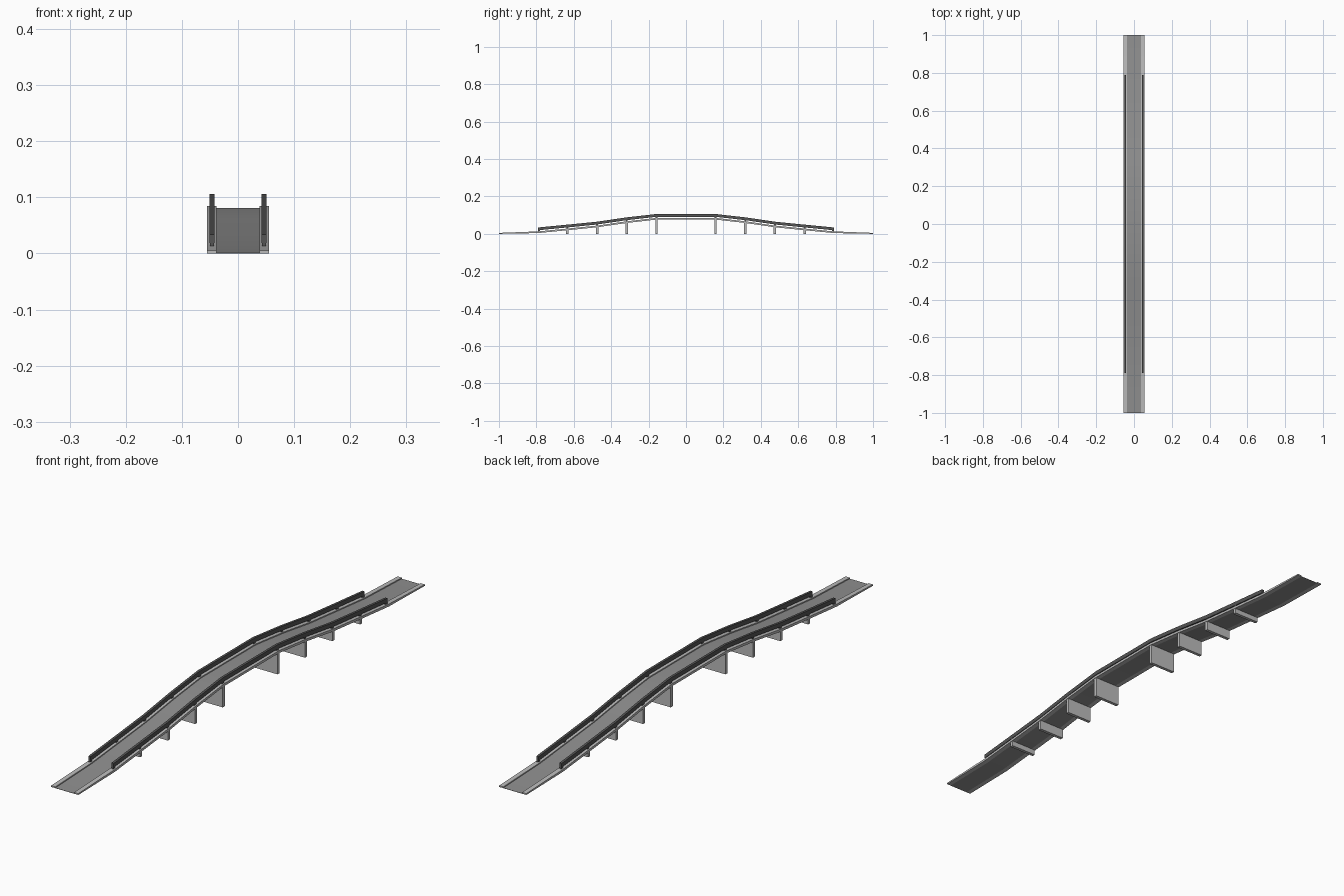
import bpy, bmesh

if "Cube" in bpy.data.objects:
    bpy.data.objects.remove(bpy.data.objects["Cube"])

# Kerb-top height along the half span (distance from centre, height)
HALF = [(1.0, 0.005), (0.79, 0.013), (0.635, 0.028), (0.475, 0.044),
        (0.317, 0.067), (0.158, 0.085)]
PROFILE = [(-y, z) for y, z in HALF] + [(y, z) for y, z in reversed(HALF)]
RAILED = PROFILE[1:-1]


def material(name, v):
    m = bpy.data.materials.new(name)
    m.diffuse_color = (v, v, v, 1)
    m.use_nodes = True
    m.node_tree.nodes["Principled BSDF"].inputs["Base Color"].default_value = m.diffuse_color
    return m


ROAD = material("asphalt", 0.28)
DARK = material("dark_rail", 0.09)
PALE = material("concrete", 0.5)


def finish(name, bm, mat):
    bmesh.ops.recalc_face_normals(bm, faces=bm.faces[:])
    me = bpy.data.meshes.new(name)
    bm.to_mesh(me)
    bm.free()
    me.materials.append(mat)
    ob = bpy.data.objects.new(name, me)
    bpy.context.collection.objects.link(ob)
    return ob


def strip(name, x0, x1, path, low, high, mat):
    """Rectangular bar following the path, offset low..high from the kerb top."""
    bm = bmesh.new()
    rings = []
    for y, z in path:
        b, t = max(0.0, z + low), max(0.001, z + high)
        rings.append([bm.verts.new((x, y, h)) for x, h in
                      ((x0, b), (x1, b), (x1, t), (x0, t))])
    for a, b in zip(rings, rings[1:]):
        for i in range(4):
            j = (i + 1) % 4
            bm.faces.new((a[i], a[j], b[j], b[i]))
    bm.faces.new(rings[0])
    bm.faces.new(rings[-1])
    return finish(name, bm, mat)


def box(name, x0, x1, y0, y1, z0, z1, mat):
    bm = bmesh.new()
    bmesh.ops.create_cube(bm, size=1)
    for v in bm.verts:
        v.co = (x1 if v.co.x > 0 else x0, y1 if v.co.y > 0 else y0,
                z1 if v.co.z > 0 else z0)
    return finish(name, bm, mat)


# Road deck, gently smoothed along its length
deck = strip("road_deck", -0.038, 0.038, PROFILE, -0.009, -0.004, ROAD)
smooth = [deck]

for s, side in ((-1, "left"), (1, "right")):
    # Raised kerb and parapet rail
    smooth.append(strip(side + "_kerb", s * 0.038, s * 0.055, PROFILE, -0.009, 0, PALE))
    smooth.append(strip(side + "_rail", s * 0.042, s * 0.051, RAILED, 0.006, 0.021, DARK))
    # Short posts holding the rail
    for i, (y, z) in enumerate(RAILED):
        c = y + (0.005 if i == 0 else -0.005 if i == len(RAILED) - 1 else 0)
        box(f"{side}_rail_post_{i}", s * 0.043, s * 0.05, c - 0.005, c + 0.005,
            z - 0.003, z + 0.012, DARK)

# Wall piers down to the ground
for i, (y, z) in enumerate(RAILED[1:-1]):
    box(f"pier_{i}", -0.053, 0.053, y - 0.006, y + 0.006, 0, z - 0.007, PALE)

bpy.ops.object.select_all(action='DESELECT')
for ob in smooth:
    ob.select_set(True)
bpy.context.view_layer.objects.active = deck
bpy.ops.object.shade_smooth_by_angle(angle=0.52)
